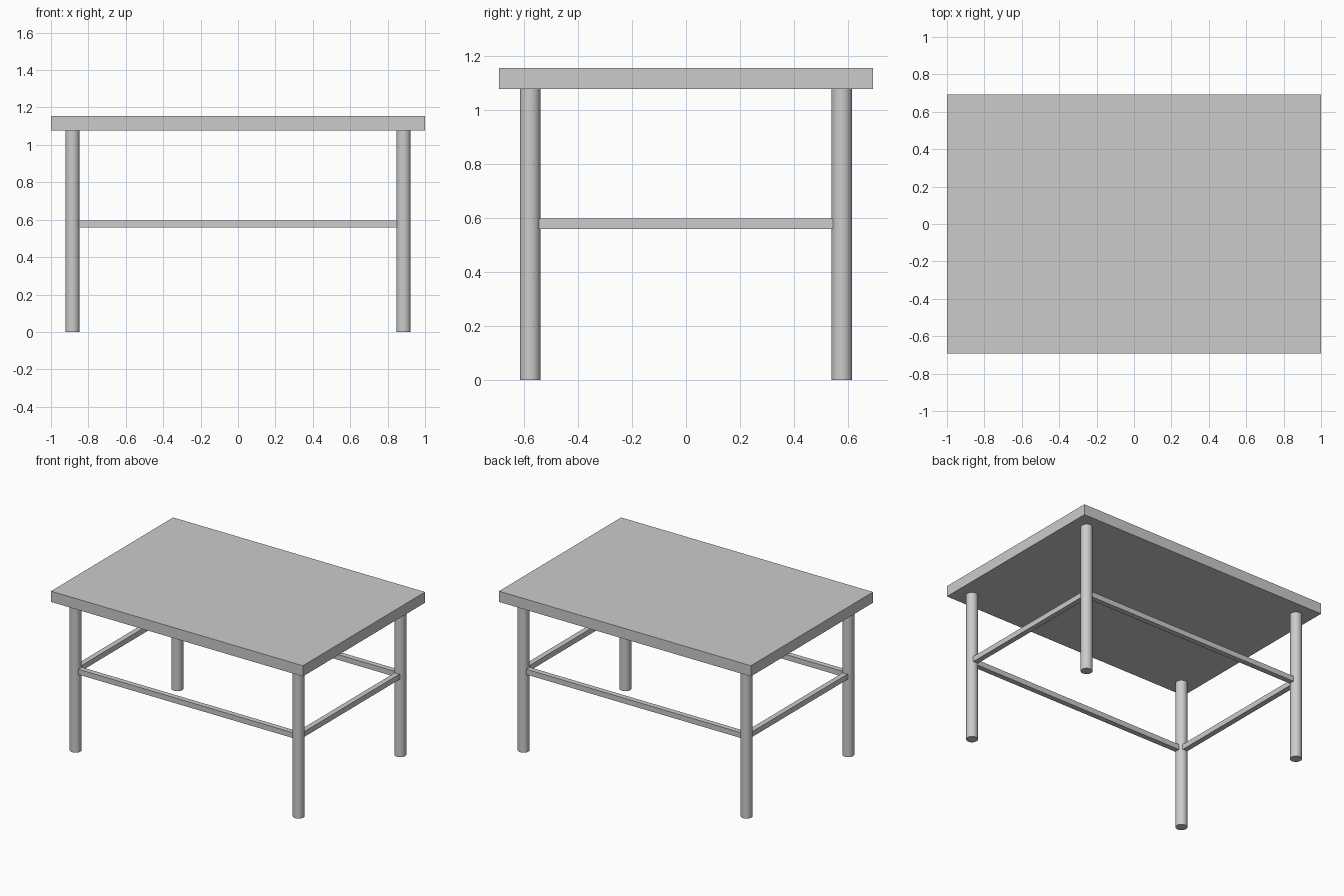
import bpy

if "Cube" in bpy.data.objects:
    bpy.data.objects.remove(bpy.data.objects["Cube"])

TOP_Z, THICK = 1.154, 0.077      # table top height and thickness
LEG_X, LEG_Y, LEG_R = 0.885, 0.577, 0.0385
RAIL, RAIL_Z = 0.038, 0.578      # square stretcher section and centre height


def box(name, centre, size):
    bpy.ops.mesh.primitive_cube_add(size=1, location=centre)
    ob = bpy.context.object
    ob.name = name
    ob.scale = size
    bpy.ops.object.transform_apply(location=False, rotation=False, scale=True)
    return ob


def leg(name, x, y):
    height = TOP_Z - THICK
    bpy.ops.mesh.primitive_cylinder_add(vertices=48, radius=LEG_R, depth=height,
                                        location=(x, y, height / 2))
    bpy.context.object.name = name
    bpy.ops.object.shade_smooth_by_angle()


# Slab top
box("table_top", (0, 0, TOP_Z - THICK / 2), (2, 1.385, THICK))

# Round legs at the corners
for y_name, sy in (("front", -1), ("back", 1)):
    for x_name, sx in (("left", -1), ("right", 1)):
        leg(f"{y_name}_{x_name}_leg", sx * LEG_X, sy * LEG_Y)

# Stretchers between the legs, ends just reaching into them
for name, s in (("front", -1), ("back", 1)):
    box(f"{name}_stretcher", (0, s * LEG_Y, RAIL_Z), (1.70, RAIL, RAIL))
for name, s in (("left", -1), ("right", 1)):
    box(f"{name}_stretcher", (s * LEG_X, 0, RAIL_Z), (RAIL, 1.09, RAIL))
